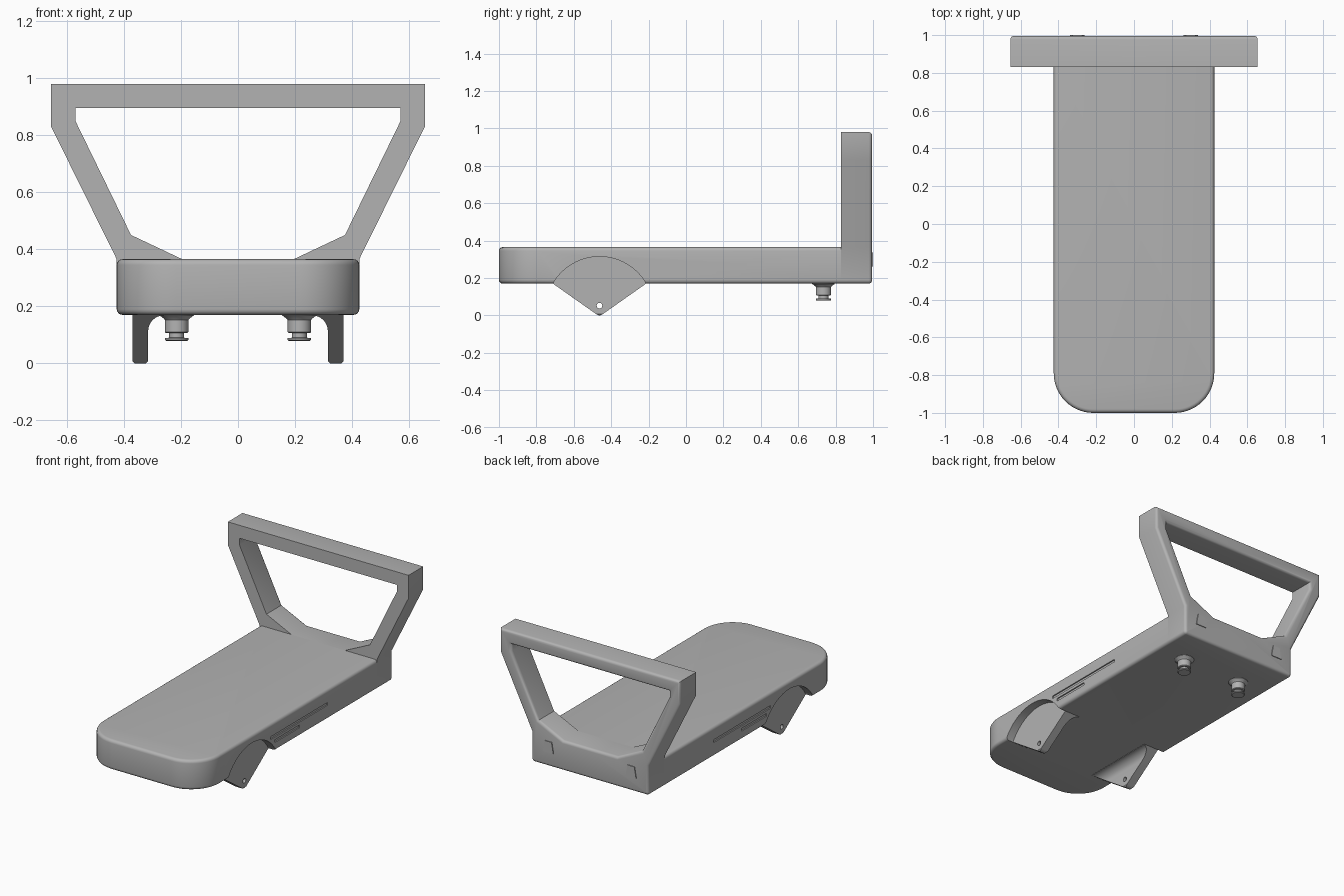
import bpy, bmesh, math

if "Cube" in bpy.data.objects:
    bpy.data.objects.remove(bpy.data.objects["Cube"])

grey = bpy.data.materials.new("plain grey")
grey.diffuse_color = (0.45, 0.45, 0.45, 1)
grey.use_nodes = True
grey.node_tree.nodes["Principled BSDF"].inputs["Base Color"].default_value = grey.diffuse_color


def place(p, axis, d):
    """Put a 2D profile point at depth d along the given axis."""
    return {'X': (d, p[0], p[1]), 'Y': (p[0], d, p[1]), 'Z': (p[0], p[1], d)}[axis]


def prism(name, pts, axis, a, b, rim=None, drop=None, radius=0.02):
    """Extrude a profile; round edges picked by rim, delete faces picked by drop."""
    bm = bmesh.new()
    f = bm.faces.new([bm.verts.new(place(p, axis, a)) for p in pts])
    ext = bmesh.ops.extrude_face_region(bm, geom=[f], use_keep_orig=True)
    step = place((0, 0), axis, b - a)
    bmesh.ops.translate(bm, vec=step, verts=[v for v in ext['geom'] if isinstance(v, bmesh.types.BMVert)])
    bmesh.ops.recalc_face_normals(bm, faces=bm.faces)
    if rim:
        bmesh.ops.bevel(bm, geom=[e for e in bm.edges if rim(*[v.co for v in e.verts])],
                        offset=radius, segments=4, profile=0.5, affect='EDGES')
    if drop:
        bmesh.ops.delete(bm, geom=[f for f in bm.faces if drop(f)], context='FACES')
    return finish(name, bm)


def finish(name, bm):
    me = bpy.data.meshes.new(name)
    bm.to_mesh(me)
    bm.free()
    me.materials.append(grey)
    ob = bpy.data.objects.new(name, me)
    bpy.context.collection.objects.link(ob)
    return ob


def apply(ob, mod):
    bpy.context.view_layer.objects.active = ob
    bpy.ops.object.modifier_apply(modifier=mod.name)


def boolean(ob, cutter, op='DIFFERENCE'):
    mod = ob.modifiers.new("cut", 'BOOLEAN')
    mod.operation, mod.object, mod.solver = op, cutter, 'EXACT'
    apply(ob, mod)
    bpy.data.objects.remove(cutter)


def arc(cx, cy, r, a0, a1, n):
    return [(cx + r * math.cos(math.radians(a0 + (a1 - a0) * i / n)),
             cy + r * math.sin(math.radians(a0 + (a1 - a0) * i / n))) for i in range(n + 1)]


def box(y0, y1, z0, z1):
    return [(y0, z0), (y1, z0), (y1, z1), (y0, z1)]


W, BOT, TOP, JOIN, BACK = 0.425, 0.17, 0.365, 0.83, 0.995
near = lambda a, b: abs(a - b) < 1e-4

# Deck with round front corners and softened top and bottom rims
outline = ([(W, JOIN), (-W, JOIN)] + arc(-W + 0.21, -0.79, 0.21, 180, 270, 14)
           + arc(W - 0.21, -0.79, 0.21, 270, 360, 14))
deck = prism("deck", outline, 'Z', BOT, TOP,
             rim=lambda p, q: near(p.z, q.z) and not (near(p.y, JOIN) and near(q.y, JOIN)))

# Wheel arch recesses and shallow side slots
a_half = math.degrees(math.atan2(0.143, 0.248))
arch = arc(-0.4625, 0.027, 0.287, a_half, 180 - a_half, 28) + [(-0.72, 0.1), (-0.205, 0.1)]
for s in (1, -1):
    boolean(deck, prism("arch_cutter", arch, 'X', s * 0.37, s * 0.5))
    boolean(deck, prism("long_slot_cutter", box(-0.27, 0.32, 0.262, 0.28), 'X', s * 0.417, s * 0.5))
    boolean(deck, prism("short_slot_cutter", box(-0.225, 0.03, 0.226, 0.244), 'X', s * 0.417, s * 0.5))

# Rear block and handle frame: one half profile, mirrored, rounded at the back
half = [(0, BOT), (0, TOP), (0.195, TOP), (0.375, 0.45), (0.57, 0.85), (0.57, 0.895),
        (0, 0.895), (0, 0.98), (0.655, 0.98), (0.655, 0.83), (W, TOP)]
half += arc(W - 0.02, BOT + 0.02, 0.02, 0, -90, 4)
frame = prism("handle_frame", half, 'Y', JOIN, BACK,
              rim=lambda p, q: near(p.y, BACK) and near(q.y, BACK) and not (near(p.x, 0) and near(q.x, 0)),
              drop=lambda f: all(near(v.co.x, 0) for v in f.verts), radius=0.018)
mirror = frame.modifiers.new("mirror", 'MIRROR')
mirror.merge_threshold = 0.0005
apply(frame, mirror)

parts = [deck, frame]

# Axle brackets: flared cross-section trimmed to a pointed side profile
side = [(-0.712, BOT), (-0.482, 0.008), (-0.47, 0.001), (-0.4625, 0), (-0.455, 0.001),
        (-0.443, 0.008), (-0.213, BOT)]
for s, label in ((1, "right"), (-1, "left")):
    section = [(0.37, BOT), (0.37, 0.008), (0.362, -0.001), (0.323, -0.001), (0.315, 0.008)]
    section += arc(0.26, 0.113, 0.055, 0, 90, 8) + [(0.26, BOT)]
    bracket = prism(label + "_axle_bracket", [(s * x, z) for x, z in section], 'Y', -0.8, -0.1)
    boolean(bracket, prism("side_cutter", side, 'X', s * 0.2, s * 0.45), 'INTERSECT')
    boolean(bracket, prism("axle_hole_cutter", arc(-0.4625, 0.052, 0.015, 0, 345, 23), 'X', s * 0.2, s * 0.45))
    parts.append(bracket)

    # Rear post: turned profile with flare, neck and foot disc
    prof = [(0, 0.079), (0.037, 0.079), (0.041, 0.082), (0.041, 0.089), (0.026, 0.09), (0.026, 0.106),
            (0.037, 0.106), (0.041, 0.11), (0.041, 0.152), (0.045, 0.157), (0.06, 0.168), (0.06, 0.172)]
    bm = bmesh.new()
    vs = [bm.verts.new((r, 0, z)) for r, z in prof]
    es = [bm.edges.new(e) for e in zip(vs, vs[1:])]
    bmesh.ops.spin(bm, geom=vs + es, cent=(0, 0, 0), axis=(0, 0, 1), angle=2 * math.pi, steps=32)
    bmesh.ops.remove_doubles(bm, verts=bm.verts, dist=1e-5)
    bmesh.ops.recalc_face_normals(bm, faces=bm.faces)
    post = finish(label + "_rear_post", bm)
    post.location = (s * 0.215, 0.735, 0)
    parts.append(post)

    # Raised trapezoid pad on the back face
    pad = [(0.262, 0.262), (0.338, 0.262), (0.325, 0.335), (0.275, 0.335)]
    parts.append(prism(label + "_back_pad", [(s * x, z) for x, z in pad], 'Y', BACK - 0.004, 1.0))

# Smooth rounded areas, keep edges crisp
bpy.ops.object.select_all(action='DESELECT')
for ob in parts:
    ob.select_set(True)
bpy.context.view_layer.objects.active = deck
bpy.ops.object.shade_smooth_by_angle(angle=math.radians(30))
